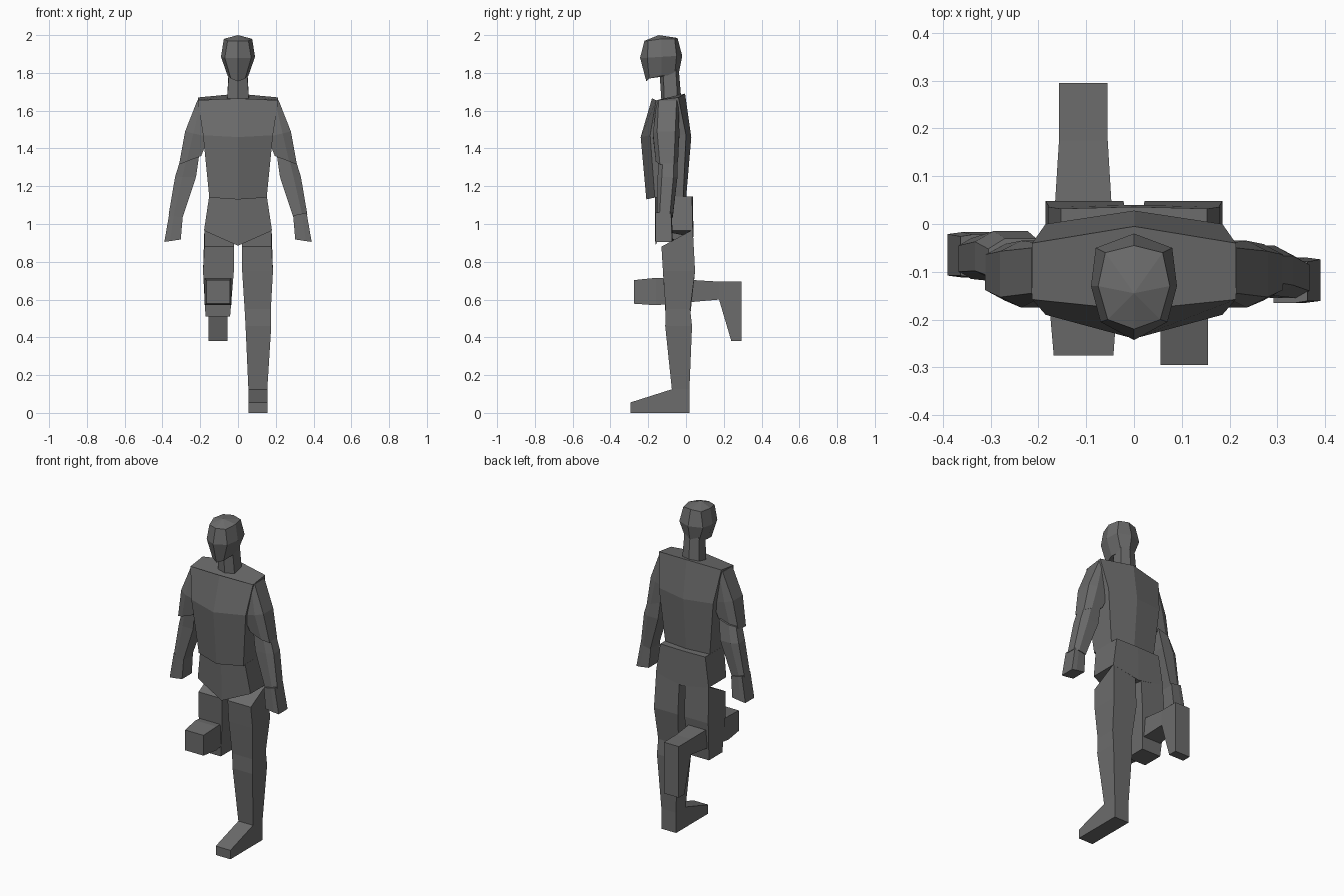
import bpy, bmesh

grey = bpy.data.materials.new("dark grey")
grey.diffuse_color = (0.15, 0.15, 0.15, 1)


def loft(name, rings):
    """Skin a stack of equal-length rings and close both ends."""
    bm = bmesh.new()
    vr = [[bm.verts.new(p) for p in r] for r in rings]
    n = len(rings[0])
    for a, b in zip(vr, vr[1:]):
        for i in range(n):
            j = (i + 1) % n
            bm.faces.new((a[i], a[j], b[j], b[i]))
    bm.faces.new(vr[0])
    bm.faces.new(vr[-1])
    bmesh.ops.remove_doubles(bm, verts=bm.verts, dist=0.0005)
    bmesh.ops.recalc_face_normals(bm, faces=bm.faces)
    me = bpy.data.meshes.new(name)
    bm.to_mesh(me)
    bm.free()
    me.materials.append(grey)
    ob = bpy.data.objects.new(name, me)
    bpy.context.collection.objects.link(ob)
    return ob


def box_ring(x0, x1, y0, y1, z0, z1=None):
    """Rectangle ring; z0 at the front edge, z1 at the back edge."""
    z1 = z0 if z1 is None else z1
    return [(x0, y0, z0), (x1, y0, z0), (x1, y1, z1), (x0, y1, z1)]


def hex_ring(x, fs, fc, bs, bc, zfs, zfc, zbs, zbc):
    """Body ring: front side/centre and back side/centre depths and heights."""
    return [(0, fc, zfc), (x, fs, zfs), (x, bs, zbs),
            (0, bc, zbc), (-x, bs, zbs), (-x, fs, zfs)]


def arm_ring(s, xo, zo, xi, zi, y0, y1, c=0.022):
    """Arm ring with a chamfered outer side; s is the side of the body."""
    xm, zm = xo * 0.65 + xi * 0.35, zo * 0.65 + zi * 0.35
    return [(s * xo, y0 + c, zo), (s * xo, y1 - c, zo), (s * xm, y1, zm),
            (s * xi, y1, zi), (s * xi, y0, zi), (s * xm, y0, zm)]


# Torso
loft("torso", [
    hex_ring(0.152, -0.165, -0.21, -0.015, 0.0, 1.14, 1.13, 1.14, 1.13),
    hex_ring(0.185, -0.19, -0.24, 0.0, 0.028, 1.47, 1.46, 1.47, 1.46),
    hex_ring(0.213, -0.158, -0.18, -0.04, -0.005, 1.655, 1.665, 1.67, 1.69)])

# Pelvis with a pointed front
loft("pelvis", [
    hex_ring(0.153, -0.15, -0.165, 0.032, 0.036, 1.145, 1.145, 1.145, 1.145),
    hex_ring(0.18, -0.135, -0.16, 0.036, 0.04, 0.965, 0.885, 0.965, 0.93)])

# Neck
loft("neck", [
    hex_ring(0.058, -0.115, -0.13, -0.045, -0.025, 1.65, 1.65, 1.66, 1.66),
    hex_ring(0.048, -0.12, -0.14, -0.055, -0.04, 1.80, 1.80, 1.84, 1.84)])


# Head: eight-sided rings running from jaw to crown
def head_ring(c):
    half = c[1:4]
    return ([c[0]] + half + [c[4]] + [(-x, y, z) for x, y, z in reversed(half)])


loft("head", [
    head_ring([(0, -0.21, 1.755), (0.038, -0.195, 1.77), (0.055, -0.13, 1.785),
               (0.045, -0.06, 1.79), (0, -0.04, 1.79)]),
    head_ring([(0, -0.243, 1.88), (0.07, -0.205, 1.88), (0.09, -0.13, 1.885),
               (0.08, -0.05, 1.89), (0, -0.02, 1.89)]),
    head_ring([(0, -0.22, 1.97), (0.055, -0.20, 1.97), (0.075, -0.13, 1.98),
               (0.06, -0.06, 1.98), (0, -0.045, 1.985)]),
    [(0, -0.145, 2.0)] * 8])

# Arms: the two forearms swing to different depths
for side, s, swing in (("left", 1, (-0.145, -0.15, -0.155, -0.165)),
                       ("right", -1, (-0.13, -0.12, -0.115, -0.112))):
    loft(side + "_sleeve", [
        arm_ring(s, 0.215, 1.655, 0.16, 1.645, -0.155, -0.04, 0.01),
        arm_ring(s, 0.28, 1.49, 0.155, 1.46, -0.175, -0.035),
        arm_ring(s, 0.312, 1.315, 0.195, 1.36, -0.16, -0.042)])
    a, b, c, d = swing
    loft(side + "_forearm", [
        arm_ring(s, 0.305, 1.34, 0.205, 1.37, a, a + 0.1),
        arm_ring(s, 0.333, 1.25, 0.222, 1.25, b, b + 0.105),
        arm_ring(s, 0.367, 1.05, 0.293, 1.035, c, c + 0.085, 0.015)])
    loft(side + "_hand", [
        arm_ring(s, 0.363, 1.06, 0.292, 1.045, d, d + 0.09, 0.004),
        arm_ring(s, 0.39, 0.905, 0.303, 0.918, d, d + 0.095, 0.004)])

# Standing leg and foot
loft("left_leg", [
    box_ring(0.02, 0.178, -0.13, 0.036, 0.88, 0.97),
    box_ring(0.022, 0.185, -0.122, 0.048, 0.75),
    box_ring(0.035, 0.174, -0.108, 0.022, 0.55),
    box_ring(0.04, 0.176, -0.11, 0.032, 0.46),
    box_ring(0.055, 0.155, -0.075, 0.018, 0.125)])
loft("left_foot", [
    [(x, -0.295, 0), (x, 0.018, 0), (x, 0.018, 0.125),
     (x, -0.075, 0.125), (x, -0.295, 0.055)] for x in (0.055, 0.155)])

# Raised leg: upright thigh, shin lying flat, foot hanging behind
loft("right_thigh", [
    box_ring(-0.178, -0.02, -0.13, 0.036, 0.88, 0.97),
    box_ring(-0.185, -0.022, -0.122, 0.048, 0.75),
    box_ring(-0.172, -0.042, -0.108, 0.022, 0.51)])


def shin_ring(x0, x1, y, z0, z1):
    return [(x0, y, z0), (x1, y, z0), (x1, y, z1), (x0, y, z1)]


loft("right_shin", [
    shin_ring(-0.168, -0.043, -0.275, 0.578, 0.703),
    shin_ring(-0.178, -0.035, -0.16, 0.57, 0.715),
    shin_ring(-0.157, -0.055, 0.175, 0.60, 0.695)])
loft("right_foot", [
    [(x, 0.175, 0.60), (x, 0.175, 0.695), (x, 0.295, 0.695),
     (x, 0.295, 0.38), (x, 0.24, 0.38)] for x in (-0.157, -0.055)])
